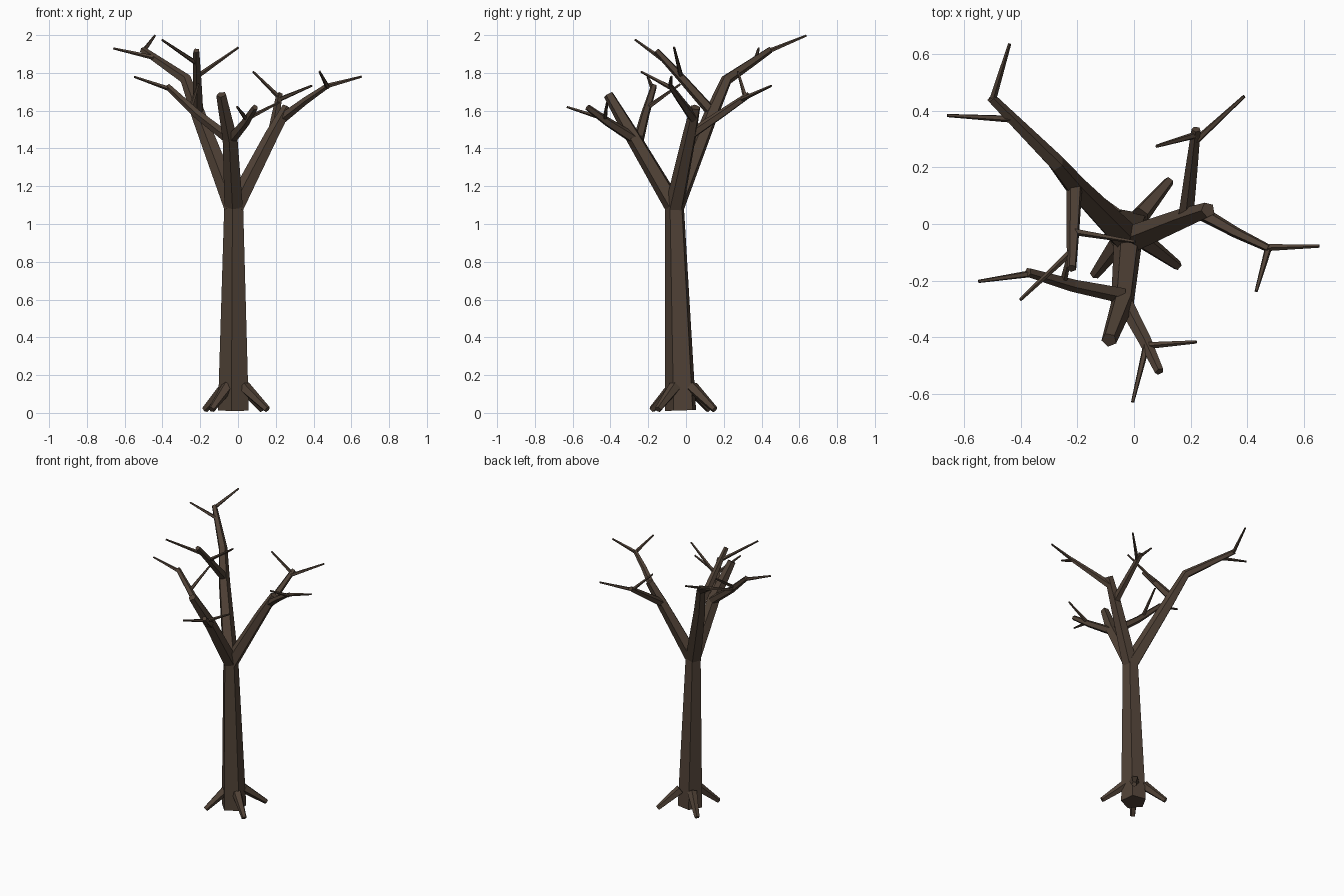
import bpy, bmesh, math
from mathutils import Vector

bark = bpy.data.materials.new("dark_bark_brown")
bark.diffuse_color = (0.082, 0.055, 0.038, 1)


def limb(name, points, radii, sides=5, spin=260):
    """Tapered faceted tube through the points, capped at both ends."""
    pts = [Vector(p) for p in points]
    bm = bmesh.new()
    rings = []
    for i, (p, r) in enumerate(zip(pts, radii)):
        before = (p - pts[i - 1]).normalized() if i else Vector()
        after = (pts[i + 1] - p).normalized() if i < len(pts) - 1 else Vector()
        turn = Vector((0, 0, 1)).rotation_difference((before + after).normalized())
        ring = []
        for k in range(sides):
            a = math.radians(spin) + k * math.tau / sides
            ring.append(bm.verts.new(p + turn @ Vector((r * math.cos(a), r * math.sin(a), 0))))
        rings.append(ring)
    for low, high in zip(rings, rings[1:]):
        for k in range(sides):
            n = (k + 1) % sides
            bm.faces.new((low[k], low[n], high[n], high[k]))
    bm.faces.new(rings[0][::-1])
    bm.faces.new(rings[-1])
    mesh = bpy.data.meshes.new(name)
    bm.to_mesh(mesh)
    bm.free()
    mesh.materials.append(bark)
    obj = bpy.data.objects.new(name, mesh)
    bpy.context.collection.objects.link(obj)


def twig(name, start, tip):
    limb(name, [start, tip], [0.013, 0.006])


# Trunk, leaning slightly forward
base = (-0.02, -0.025, 0.013)
fork = (-0.02, -0.06, 1.11)
limb("trunk", [base, fork], [0.087, 0.053])

# Roots
root_tips = [(0.125, 0.152), (0.155, -0.148), (-0.14, -0.18), (-0.175, 0.12)]
for i, (x, y) in enumerate(root_tips):
    start = (-0.02 + (x + 0.02) * 0.3, -0.02 + (y + 0.02) * 0.3, 0.138)
    limb(f"root_{i + 1}", [start, (x, y, 0.018)], [0.034, 0.018])

# Front bough with two branches
limb("front_bough", [(-0.02, -0.06, 1.09), (-0.04, -0.275, 1.455), (-0.088, -0.41, 1.685)],
     [0.052, 0.042, 0.028])
limb("front_left_branch", [(-0.045, -0.25, 1.45), (-0.22, -0.215, 1.585), (-0.375, -0.17, 1.73)],
     [0.03, 0.024, 0.017])
twig("front_left_twig_outer", (-0.36, -0.175, 1.715), (-0.55, -0.203, 1.78))
twig("front_left_twig_inner", (-0.25, -0.205, 1.615), (-0.21, -0.03, 1.74))
limb("front_right_branch", [(-0.04, -0.265, 1.445), (0.04, -0.415, 1.54), (0.09, -0.522, 1.618)],
     [0.03, 0.024, 0.017])
twig("front_right_twig_outer", (0.045, -0.43, 1.555), (0.22, -0.417, 1.645))
twig("front_right_twig_inner", (0.045, -0.425, 1.555), (-0.005, -0.63, 1.62))

# Back left bough, the tallest
limb("back_bough", [(-0.02, -0.06, 1.09), (-0.205, 0.13, 1.57), (-0.275, 0.215, 1.765),
                    (-0.505, 0.445, 1.922)], [0.055, 0.04, 0.031, 0.018])
twig("back_twig_top", (-0.5, 0.44, 1.915), (-0.44, 0.637, 1.997))
twig("back_twig_side", (-0.44, 0.372, 1.88), (-0.66, 0.384, 1.93))
limb("back_side_branch", [(-0.21, 0.14, 1.59), (-0.215, -0.02, 1.77), (-0.22, -0.157, 1.918)],
     [0.03, 0.024, 0.017])
twig("back_side_twig_outer", (-0.218, -0.095, 1.85), (-0.402, -0.268, 1.975))
twig("back_side_twig_inner", (-0.21, -0.027, 1.785), (0.003, -0.063, 1.935))

# Right bough with two branches
limb("right_bough", [(-0.015, -0.06, 1.09), (0.18, 0.02, 1.47), (0.262, 0.05, 1.618)],
     [0.052, 0.038, 0.028])
limb("right_front_branch", [(0.235, 0.04, 1.56), (0.36, -0.03, 1.655), (0.478, -0.087, 1.735)],
     [0.027, 0.02, 0.014])
twig("right_front_twig_outer", (0.47, -0.083, 1.73), (0.655, -0.078, 1.78))
twig("right_front_twig_inner", (0.475, -0.085, 1.725), (0.432, -0.238, 1.807))
limb("right_back_branch", [(0.185, 0.035, 1.48), (0.203, 0.19, 1.585), (0.22, 0.335, 1.685)],
     [0.028, 0.023, 0.017])
twig("right_back_twig_outer", (0.22, 0.295, 1.66), (0.39, 0.452, 1.732))
twig("right_back_twig_inner", (0.22, 0.315, 1.67), (0.08, 0.275, 1.807))
